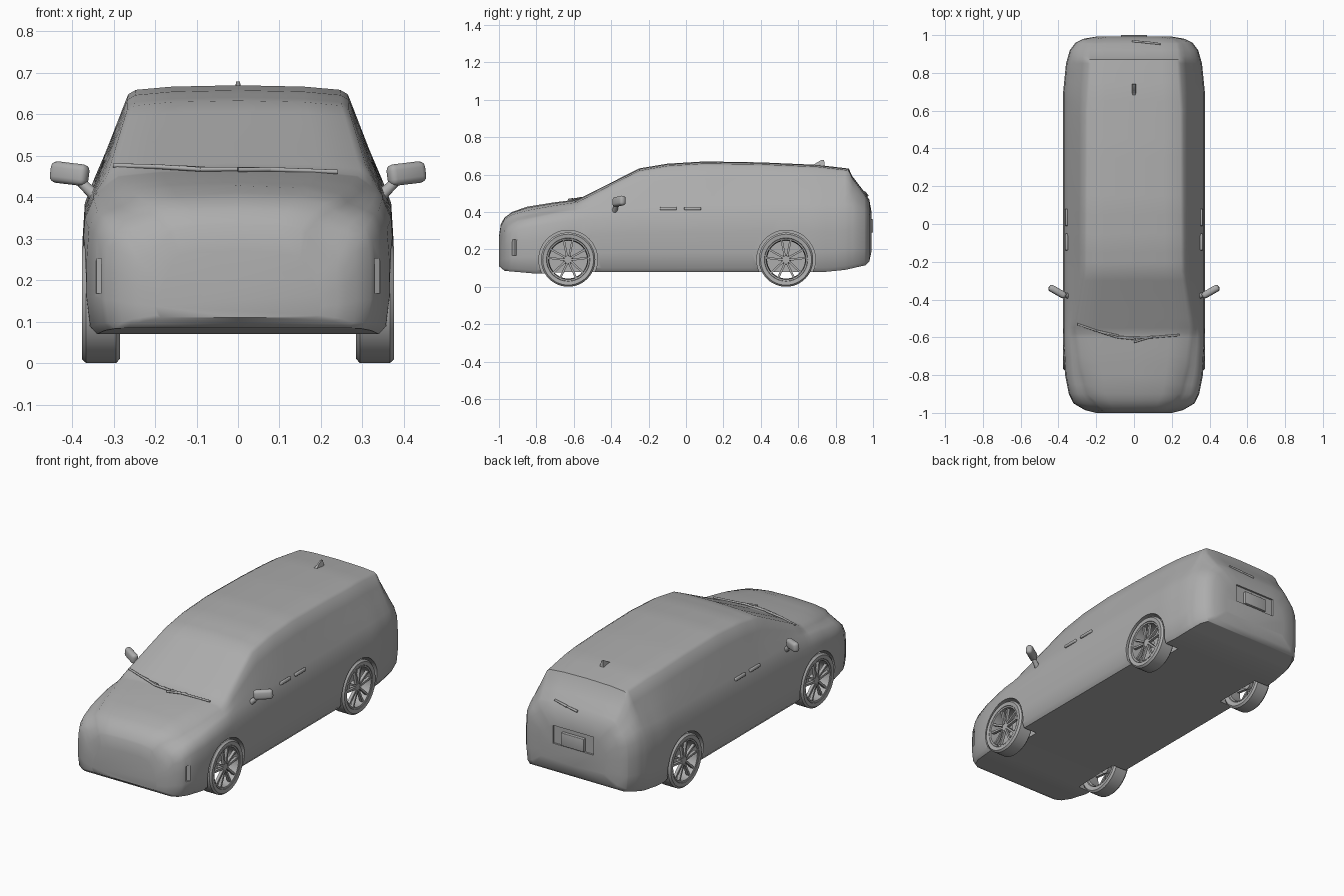
import bpy, bmesh, math
from mathutils import Vector, Matrix
from mathutils.bvhtree import BVHTree

if "Cube" in bpy.data.objects:
    bpy.data.objects.remove(bpy.data.objects["Cube"])

grey = bpy.data.materials.new("plain_grey")
grey.use_nodes = True
grey.diffuse_color = (0.42, 0.42, 0.42, 1)
grey.node_tree.nodes["Principled BSDF"].inputs["Base Color"].default_value = (0.42, 0.42, 0.42, 1)


def make(name, bm, angle=40):
    """Turn a bmesh into a named, shaded object."""
    bmesh.ops.recalc_face_normals(bm, faces=bm.faces)
    me = bpy.data.meshes.new(name)
    bm.to_mesh(me)
    bm.free()
    me.materials.append(grey)
    ob = bpy.data.objects.new(name, me)
    bpy.context.collection.objects.link(ob)
    shade(ob, angle)
    return ob


def shade(ob, angle):
    bpy.ops.object.select_all(action='DESELECT')
    ob.select_set(True)
    bpy.context.view_layer.objects.active = ob
    bpy.ops.object.shade_smooth_by_angle(angle=math.radians(angle))


def block(bm, loc, size, rot=(0, 0, 0), bevel=0.0):
    """Box with optional rounded edges."""
    m = Matrix.Translation(loc)
    for a, ax in zip(rot, 'XYZ'):
        m = m @ Matrix.Rotation(math.radians(a), 4, ax)
    vs = bmesh.ops.create_cube(bm, size=1, matrix=m @ Matrix.Diagonal((*size, 1)))['verts']
    if bevel:
        edges = list({e for v in vs for e in v.link_edges})
        bmesh.ops.bevel(bm, geom=edges, offset=bevel, segments=3, profile=0.5, affect='EDGES')


def rod(bm, a, b, r1, r2=None, sides=10):
    """Round bar between two points."""
    a, b = Vector(a), Vector(b)
    d = b - a
    m = Matrix.Translation((a + b) / 2) @ d.to_track_quat('Z', 'Y').to_matrix().to_4x4()
    bmesh.ops.create_cone(bm, cap_ends=True, segments=sides, radius1=r1,
                          radius2=r1 if r2 is None else r2, depth=d.length, matrix=m)


def curve(keys):
    """Piecewise linear function of y."""
    def f(y):
        if y <= keys[0][0]:
            return keys[0][1]
        for (a, u), (b, v) in zip(keys, keys[1:]):
            if y <= b:
                return u + (v - u) * (y - a) / (b - a)
        return keys[-1][1]
    return f


# Body shape along its length
top_keys = [(-1, .27), (-.99, .335), (-.97, .37), (-.93, .4), (-.85, .428), (-.7, .452),
            (-.58, .467), (-.4, .557), (-.25, .633), (-.1, .658), (.1, .67), (.4, .665),
            (.7, .652), (.87, .632), (.89, .59), (.955, .505), (.98, .465), (.992, .40)]
wide_keys = [(-1, .2), (-.985, .26), (-.95, .32), (-.9, .345), (-.8, .365), (-.65, .375),
             (.7, .375), (.85, .36), (.92, .34), (.96, .31), (.98, .27), (.992, .2)]
top = curve(top_keys)
wide = curve(wide_keys)
drop = curve([(-1, .02), (-.85, .04), (-.6, .03), (-.4, .025), (.1, .022), (.85, .02), (1, .03)])
rail = curve([(-1, .15), (-.97, .19), (-.9, .25), (-.75, .29), (-.55, .315), (-.25, .268),
              (.1, .265), (.6, .262), (.86, .245), (.9, .25), (.96, .24), (.985, .2), (.992, .15)])
shoulder = curve([(-1, .2), (-.97, .3), (-.9, .35), (-.75, .39), (-.5, .41), (-.3, .425),
                  (.5, .44), (.9, .44), (.98, .4), (.992, .33)])
bottom = curve([(-1, .11), (-.97, .085), (-.8, .07), (-.6, .08), (.75, .08), (.85, .09),
                (.96, .115), (.985, .14), (.992, .19)])


def section(y):
    """Closed cross-section of the body at y."""
    zt, w, wr, zb = top(y), wide(y), rail(y), bottom(y)
    zr = zt - drop(y)
    zs = min(shoulder(y), zr - .03)
    ws = w * .93
    h = zs - zb
    half = [(0, zb), (w * .93, zb), (w * .975, zb + .06 * h), (w, zb + .3 * h),
            (w, zb + .6 * h), (w * .985, zb + .85 * h), (ws, zs)]
    half += [(ws + (wr - ws) * t, zs + (zr - zs) * t) for t in (.35, .7, 1)]
    half += [(wr * .93, zr + (zt - zr) * .5), (wr * .6, zt - (zt - zr) * .15), (0, zt)]
    return half + [(-x, z) for x, z in half[-2:0:-1]]


# Body shell
stations = sorted({round(k[0], 3) for k in top_keys + wide_keys}
                  | {round(-.8 + .05 * i, 3) for i in range(33)})
bm = bmesh.new()
rings = [[bm.verts.new((x, y, z)) for x, z in section(y)] for y in stations]
for a, b in zip(rings, rings[1:]):
    n = len(a)
    for i in range(n):
        bm.faces.new((a[i], a[(i + 1) % n], b[(i + 1) % n], b[i]))
bm.faces.new(rings[0])
bm.faces.new(rings[-1])
bmesh.ops.recalc_face_normals(bm, faces=bm.faces)
skin = BVHTree.FromBMesh(bm)
body = make("body", bm)

# Wheel wells, bumper vents and plate recess
AXLES = {"front": -.63, "rear": .535}
bm = bmesh.new()
for s in (1, -1):
    for y in AXLES.values():
        rod(bm, (s * .265, y, .145), (s * .46, y, .145), .157, sides=48)
    block(bm, (s * .34, -.925, .21), (.022, .035, .085), (0, 0, s * 28))
block(bm, (0, 1.0, .335), (.25, .036, .1))
cutter = make("body_cutter", bm)
cutter.hide_render = True
mod = body.modifiers.new("cuts", 'BOOLEAN')
mod.operation, mod.solver, mod.object = 'DIFFERENCE', 'EXACT', cutter
bpy.context.view_layer.objects.active = body
while body.modifiers[0] != mod:
    bpy.ops.object.modifier_move_up(modifier=mod.name)
bpy.ops.object.modifier_apply(modifier=mod.name)
bpy.data.objects.remove(cutter)
shade(body, 40)


def lathe(bm, profile, y, z, s, n=48):
    """Spin a closed (x, radius) profile around the axle."""
    rs = []
    for i in range(n):
        a = 2 * math.pi * i / n
        rs.append([bm.verts.new((s * x, y + r * math.cos(a), z + r * math.sin(a))) for x, r in profile])
    for i in range(n):
        a, b = rs[i], rs[(i + 1) % n]
        for j in range(len(profile)):
            k = (j + 1) % len(profile)
            bm.faces.new((a[j], a[k], b[k], b[j]))


# Wheels: tyre, rim and five pairs of spokes
TYRE = [(.29, .112), (.285, .135), (.294, .145), (.366, .145), (.376, .136), (.373, .116),
        (.366, .114), (.3, .108)]
RIM = [(.295, .108), (.366, .115), (.372, .114), (.37, .106), (.36, .104), (.3, .101)]
for s, side in ((1, "left"), (-1, "right")):
    for end, y in AXLES.items():
        bm = bmesh.new()
        lathe(bm, TYRE, y, .145, s)
        make(f"{end}_{side}_tyre", bm, 30)
        bm = bmesh.new()
        lathe(bm, RIM, y, .145, s)
        rod(bm, (s * .33, y, .145), (s * .364, y, .145), .026, .02, 24)
        for i in range(5):
            for d in (-1, 1):
                a0 = math.pi / 2 + i * math.tau / 5 + d * .35
                a1 = math.pi / 2 + i * math.tau / 5 + d * .22
                p = Vector((s * .355, y + .02 * math.cos(a0), .145 + .02 * math.sin(a0)))
                q = Vector((s * .361, y + .106 * math.cos(a1), .145 + .106 * math.sin(a1)))
                ang = math.degrees(math.atan2(q.z - p.z, q.y - p.y))
                block(bm, (p + q) / 2, (.016, (q - p).length, .011), (ang, 0, 0))
        make(f"{end}_{side}_rim", bm, 30)

# Door mirrors and handles
for s, side in ((1, "left"), (-1, "right")):
    bm = bmesh.new()
    block(bm, (s * .406, -.358, .457), (.1, .036, .052), (0, s * -7, s * 30), .015)
    rod(bm, (s * .335, -.385, .395), (s * .385, -.37, .442), .016, .011)
    make(f"{side}_mirror", bm)
    bm = bmesh.new()
    for y in (-.095, .035):
        hit = skin.ray_cast(Vector((s, y, .418)), Vector((-s, 0, 0)))[0]
        block(bm, (hit.x + s * .004, y, .418), (.014, .09, .017), (0, s * -15, 0), .005)
    make(f"{side}_door_handles", bm)


def on_top(x, y, lift=.005):
    p = skin.ray_cast(Vector((x, y, 2)), Vector((0, 0, -1)))[0]
    return p + Vector((0, 0, lift))


# Windscreen wipers
bm = bmesh.new()
for path in ([(-.3, -.53), (-.2, -.565), (-.08, -.592)], [(-.19, -.568), (-.09, -.6), (.01, -.61)],
             [(-.1, -.598), (.06, -.603), (.24, -.588)], [(.1, -.595), (.05, -.61), (0, -.625)]):
    pts = [on_top(*p) for p in path]
    for a, b in zip(pts, pts[1:]):
        rod(bm, a, b, .0055)
make("front_wipers", bm)

# Rear wiper
bm = bmesh.new()
pts = [on_top(x, y, .004) for x, y in ((-.01, .968), (.06, .962), (.14, .953))]
for a, b in zip(pts, pts[1:]):
    rod(bm, a, b, .007, .005)
make("rear_wiper", bm)

# Roof fin
bm = bmesh.new()
fin = [(.675, .648), (.70, .664), (.725, .679), (.738, .678), (.742, .648)]
sides = [[bm.verts.new((x * (1 if z < .66 else .4), y, z)) for y, z in fin] for x in (-.011, .011)]
for f in sides:
    bm.faces.new(f)
for i in range(5):
    j = (i + 1) % 5
    bm.faces.new((sides[0][i], sides[0][j], sides[1][j], sides[1][i]))
make("roof_fin", bm)

# Rear number plate
bm = bmesh.new()
block(bm, (0, .99, .325), (.14, .02, .072), bevel=.003)
make("rear_plate", bm)
